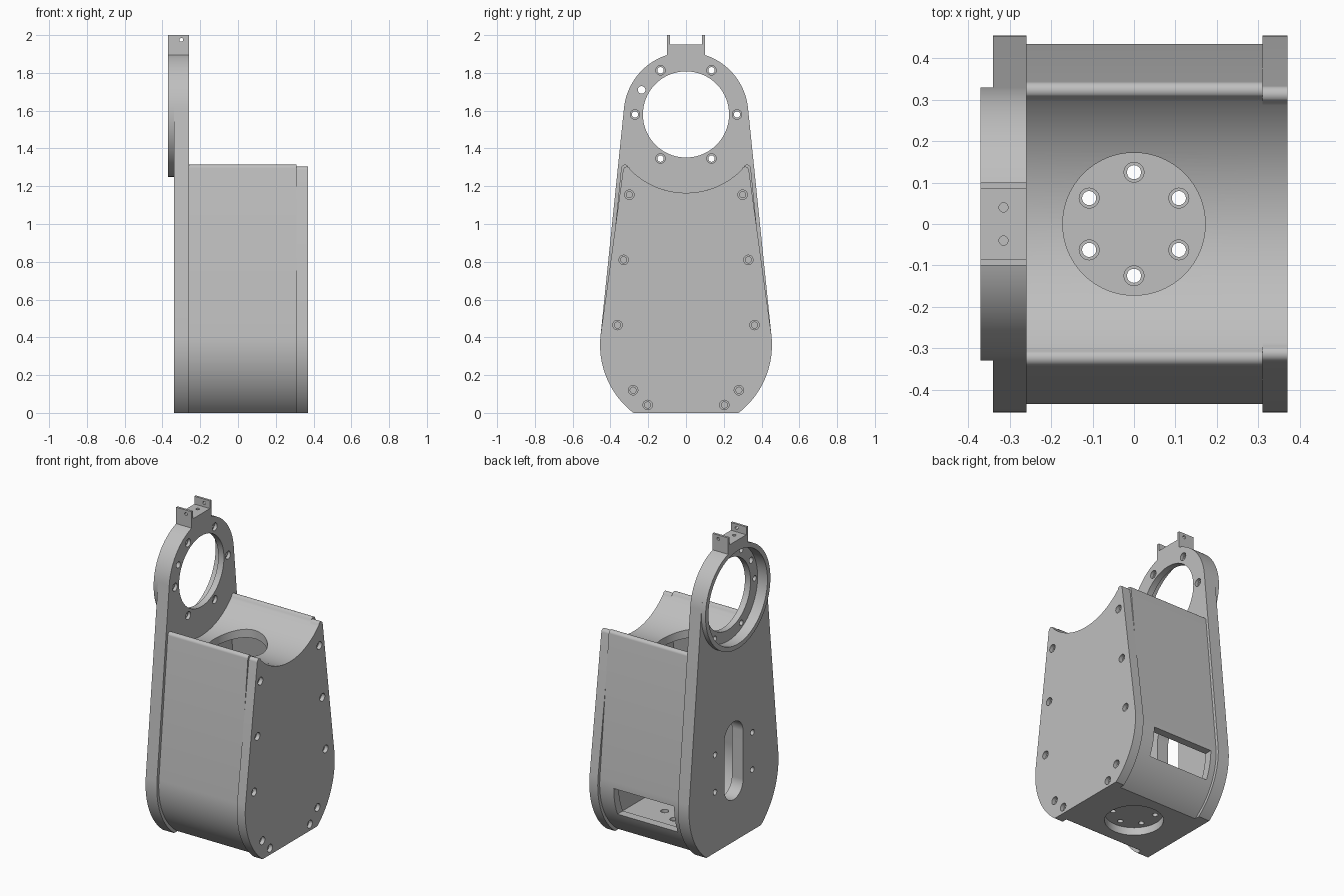
import bpy
import bmesh
from math import sin, cos, asin, atan2, pi, sqrt
from mathutils import Matrix, Vector

if "Cube" in bpy.data.objects:
    bpy.data.objects.remove(bpy.data.objects["Cube"])

GREY = bpy.data.materials.new("machined grey")
GREY.use_nodes = True
GREY.diffuse_color = (0.52, 0.52, 0.52, 1)
GREY.node_tree.nodes["Principled BSDF"].inputs["Base Color"].default_value = GREY.diffuse_color

RING_Z = 1.58           # centre height of the bearing ring
LOW_Z = 0.36            # centre height of the rounded lower end
PLATE, HOUSING, COVER, END = -0.34, -0.26, 0.31, 0.37   # stations along x
RIM = -0.37


# ---------- profiles in the y-z plane ----------
def arc(cy, cz, r, a, b, n):
    return [(cy + r * cos(a + (b - a) * i / n), cz + r * sin(a + (b - a) * i / n))
            for i in range(n + 1)]


def mirrored(half):
    """Close a right-hand outline by reflecting it across y = 0."""
    return half + [(-y, z) for y, z in reversed(half) if y > 1e-5]


def capsule(z1, r1, z2, r2, floor=None):
    """Two circles joined by their tangents, optionally cut flat at the floor."""
    tilt = asin((r1 - r2) / (z2 - z1))
    start = -pi / 2 if floor is None else asin((floor - z1) / r1)
    return mirrored(arc(0, z1, r1, start, tilt, 32) + arc(0, z2, r2, tilt, pi / 2, 40))


def saddle_body(r, tip_y, saddle_r, floor):
    """Rounded lower end, tapered sides, rounded tips and a concave top."""
    cy, tip = tip_y - 0.02, 0.02
    cz = RING_Z - sqrt((saddle_r + 0.016) ** 2 - cy ** 2)
    tilt = asin((r - tip_y) / (cz - LOW_Z))
    half = arc(0, LOW_Z, r, asin((floor - LOW_Z) / r), tilt, 32)
    half += arc(cy, cz, tip, tilt, pi * 0.75, 10)
    y, z = half[-1]
    half += arc(0, RING_Z, saddle_r, atan2(z - RING_Z, y), -pi / 2, 32)[1:]
    return mirrored(half)


# ---------- solids ----------
def prism(bm, outline, x0, x1):
    verts = [bm.verts.new((x0, y, z)) for y, z in outline]
    face = bm.faces.new(verts)
    geo = bmesh.ops.extrude_face_region(bm, geom=[face])["geom"]
    bmesh.ops.translate(bm, vec=(x1 - x0, 0, 0),
                        verts=[v for v in geo if isinstance(v, bmesh.types.BMVert)])


def rod(bm, axis, a, b, r, c1, c2, n=32):
    """Cylinder along an axis from a to b; c1, c2 are the other coordinates."""
    mid = (a + b) / 2
    loc = {"x": (mid, c1, c2), "y": (c1, mid, c2), "z": (c1, c2, mid)}[axis]
    turn = {"x": Matrix.Rotation(pi / 2, 4, "Y"), "y": Matrix.Rotation(pi / 2, 4, "X"),
            "z": Matrix.Identity(4)}[axis]
    bmesh.ops.create_cone(bm, cap_ends=True, segments=n, radius1=r, radius2=r,
                          depth=b - a, matrix=Matrix.Translation(loc) @ turn)


def box(bm, lo, hi):
    lo, hi = Vector(lo), Vector(hi)
    m = Matrix.Translation((lo + hi) / 2) @ Matrix.Diagonal((*(hi - lo), 1))
    bmesh.ops.create_cube(bm, size=1, matrix=m)


def make(name, bm):
    bmesh.ops.recalc_face_normals(bm, faces=bm.faces)
    mesh = bpy.data.meshes.new(name)
    bm.to_mesh(mesh)
    bm.free()
    ob = bpy.data.objects.new(name, mesh)
    bpy.context.collection.objects.link(ob)
    mesh.materials.append(GREY)
    return ob


def activate(ob):
    bpy.ops.object.select_all(action="DESELECT")
    ob.select_set(True)
    bpy.context.view_layer.objects.active = ob


def finish(name, solid, *cuts):
    """Build a part, subtract each group of cutters, and shade it."""
    ob = make(name, solid)
    activate(ob)
    for cut in cuts:
        tool = make("cutter", cut)
        tool.hide_render = True
        mod = ob.modifiers.new("cut", "BOOLEAN")
        mod.operation, mod.solver, mod.object = "DIFFERENCE", "EXACT", tool
        bpy.ops.object.modifier_apply(modifier=mod.name)
        bpy.data.objects.remove(tool)
    bpy.ops.object.shade_smooth_by_angle(angle=pi / 6)
    return ob


def circle_of_six(r, start=0):
    return [(r * cos(start + i * pi / 3), r * sin(start + i * pi / 3)) for i in range(6)]


# ---------- ring plate: tall side plate with bore, recess, slot and holes ----------
plate, bore, through, sinks = (bmesh.new() for _ in range(4))
prism(plate, capsule(LOW_Z, 0.455, RING_Z, 0.33, 0), PLATE, HOUSING)
rod(bore, "x", -0.5, -0.30, 0.30, 0, RING_Z, 96)
prism(bore, capsule(0.365, 0.095, 0.675, 0.095), -0.5, -0.2)
rod(through, "x", -0.5, -0.2, 0.228, 0, RING_Z, 96)
for y, z in circle_of_six(0.27):
    rod(through, "x", -0.5, -0.2, 0.017, y, RING_Z + z)
    rod(sinks, "x", -0.28, -0.2, 0.025, y, RING_Z + z)
rod(through, "x", -0.5, -0.2, 0.02, -0.235, 1.71)
for y in (-0.19, 0.19):
    for z in (0.39, 0.63):
        rod(through, "x", -0.5, -0.3, 0.018, y, z)
finish("ring_plate", plate, bore, through, sinks)

# ---------- raised rim round the bearing recess ----------
rim, hole = bmesh.new(), bmesh.new()
rod(rim, "x", RIM, PLATE, 0.33, 0, RING_Z, 96)
rod(hole, "x", -0.5, -0.2, 0.30, 0, RING_Z, 96)
finish("ring_rim", rim, hole)

# ---------- U-shaped bracket on top of the ring ----------
bracket, holes = bmesh.new(), bmesh.new()
prism(bracket, mirrored([(0.1, 1.885), (0.1, 2.0), (0.085, 2.0), (0.085, 1.95)]), RIM, HOUSING)
rod(holes, "y", -0.3, 0.3, 0.01, -0.30, 1.975)
for y in (-0.04, 0.04):
    rod(holes, "z", 1.92, 1.965, 0.011, -0.315, y)
finish("top_bracket", bracket, holes)

# ---------- hollow housing with saddle top ----------
housing, cavity, openings, sinks = (bmesh.new() for _ in range(4))
prism(housing, saddle_body(0.435, 0.343, 0.415, 0), HOUSING, COVER)
prism(cavity, saddle_body(0.385, 0.29, 0.465, 0.1), -0.3, 0.35)
rod(openings, "z", 0.9, 1.5, 0.172, 0, 0, 96)
rod(openings, "z", -0.1, 0.05, 0.172, 0, 0, 96)
box(openings, (-0.22, 0.3, 0.18), (0.21, 0.6, 0.36))
holes = bmesh.new()
for x, y in circle_of_six(0.125, pi / 6):
    rod(holes, "z", -0.1, 0.2, 0.017, x, y)
    rod(sinks, "z", 0.08, 0.2, 0.024, x, y)
finish("housing", housing, cavity, openings, holes, sinks)

# ---------- end cover with screw sinks ----------
cover, sinks, pilots = bmesh.new(), bmesh.new(), bmesh.new()
prism(cover, saddle_body(0.455, 0.333, 0.415, 0), COVER, END)
for y, z in ((0.3, 1.155), (0.33, 0.81), (0.363, 0.465), (0.28, 0.12), (0.203, 0.042)):
    for side in (-1, 1):
        rod(sinks, "x", 0.345, 0.4, 0.025, side * y, z)
        rod(pilots, "x", 0.32, 0.4, 0.016, side * y, z)
finish("end_cover", cover, sinks, pilots)
